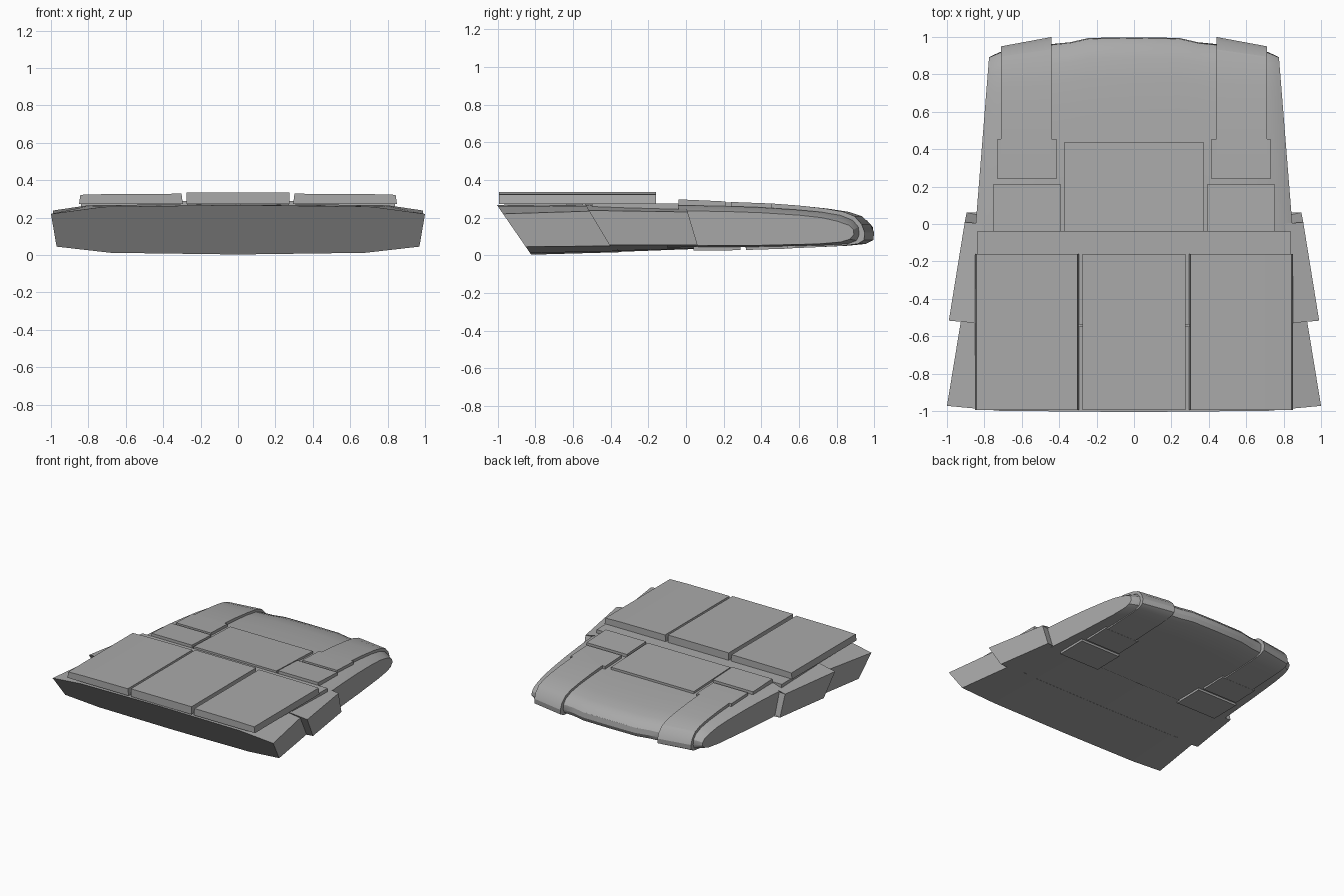
import bpy, bmesh, math
from mathutils import Vector

if "Cube" in bpy.data.objects:
    bpy.data.objects.remove(bpy.data.objects["Cube"], do_unlink=True)

grey = bpy.data.materials.new("hull grey")
grey.use_nodes = True
grey.diffuse_color = (0.4, 0.4, 0.4, 1)
grey.node_tree.nodes["Principled BSDF"].inputs["Base Color"].default_value = (0.4, 0.4, 0.4, 1)


def loft(name, rings, smooth=0):
    """Skin a list of closed rings and cap both ends."""
    bm = bmesh.new()
    rows = [[bm.verts.new(p) for p in ring] for ring in rings]
    n = len(rows[0])
    for a, b in zip(rows, rows[1:]):
        for i in range(n):
            j = (i + 1) % n
            bm.faces.new((a[i], a[j], b[j], b[i]))
    bm.faces.new(rows[0])
    bm.faces.new(rows[-1])
    bmesh.ops.recalc_face_normals(bm, faces=bm.faces)
    me = bpy.data.meshes.new(name)
    bm.to_mesh(me)
    bm.free()
    me.materials.append(grey)
    ob = bpy.data.objects.new(name, me)
    bpy.context.collection.objects.link(ob)
    if smooth:
        bpy.ops.object.select_all(action='DESELECT')
        ob.select_set(True)
        bpy.context.view_layer.objects.active = ob
        bpy.ops.object.shade_smooth_by_angle(angle=math.radians(smooth))
    return ob


def section(y, slant, half):
    """Mirrored cross-section leaning back towards the bottom."""
    ring = half + [(-x, z) for x, z in reversed(half) if x]
    return [Vector((x, y + slant * (0.26 - z), z)) for x, z in ring]


def slab(name, x0, x1, y0, y1, low, high):
    """Block whose low and high z are given at its front and back."""
    rings = []
    for y, a, b in ((y0, low[0], high[0]), (y1, low[1], high[1])):
        rings.append([(x0, y, a), (x1, y, a), (x1, y, b), (x0, y, b)])
    return loft(name, rings)


# Front hull, wide wedge with a raked front face
loft("front_hull", [
    section(-1.0, 0.69, [(0, .268), (.72, .258), (1, .22), (.97, .045), (.68, .012), (0, .003)]),
    section(-0.50, 0.6, [(0, .272), (.80, .262), (.92, .235), (.90, .05), (.66, .022), (0, .016)])])

# Shoulder, flared forward, with a chamfer at the back
loft("shoulder_hull", [
    section(-0.53, 0.6, [(0, .275), (.80, .266), (.99, .238), (.965, .055), (.66, .023), (0, .017)]),
    section(0.0, 0.3, [(0, .262), (.78, .255), (.905, .23), (.895, .055), (.64, .037), (0, .034)]),
    section(-0.01, 0.3, [(0, .262), (.77, .253), (.85, .228), (.84, .06), (.63, .04), (0, .037)])])
slab("shoulder_ridge", -.84, .84, -.5, -.04, (.2, .2), (.274, .274))

# Rear hull: a rounded side profile swept across the width
outer = [(-.1, .265), (.2, .262), (.4, .255), (.6, .243), (.75, .23), (.86, .212), (.93, .185),
         (.96, .15), (.965, .11), (.95, .078), (.9, .06), (.75, .052), (.4, .045), (-.1, .042)]
inner = [(-.1, .236), (.2, .233), (.4, .226), (.6, .213), (.72, .2), (.8, .182), (.865, .16),
         (.89, .135), (.892, .11), (.87, .085), (.82, .07), (.7, .06), (.4, .053), (-.1, .05)]


def station(x, nose, taper, prof):
    tip = max(p[0] for p in prof)
    return [Vector((x + math.copysign(taper * (.89 - y), x), y * (nose / tip if y > 0 else 1), z))
            for y, z in prof]


half = [station(0, .998, 0, outer), station(.24, .995, 0, outer), station(.34, .972, 0, outer),
        station(.44, .962, 0, outer), station(.71, .92, .07, outer), station(.775, .892, .08, inner)]
mirror = [[Vector((-p.x, p.y, p.z)) for p in ring] for ring in half[:0:-1]]
loft("rear_hull", mirror + half, 32)

# Armour band that wraps around the rear edge
band = [(.24, .283), (.455, .275), (.6, .264), (.75, .248), (.86, .231), (.93, .208), (.975, .165),
        (.995, .12), (.99, .08), (.95, .06), (.85, .05), (.7, .043), (.54, .036), (.32, .03)]

for side, s in (("left", 1), ("right", -1)):
    rings = []
    for x, nose in ((.44, 1.0), (.71, .95)):
        rings.append([(s * x, y if y < .7 else .7 + (y - .7) * (nose - .7) / .295, z) for y, z in band])
    loft(side + "_wrap_band", rings, 25)
    slab(side + "_top_band_foot", *sorted((s * .415, s * .73)), .24, .455, (.2, .2), (.283, .275))
    slab(side + "_bottom_band_foot", *sorted((s * .415, s * .73)), .32, .54, (.028, .035), (.1, .1))
    slab(side + "_top_pad", *sorted((s * .39, s * .755)), -.04, .21, (.2, .2), (.297, .286))
    slab(side + "_bottom_pad", *sorted((s * .39, s * .755)), .04, .29, (.024, .027), (.1, .1))
    # Outer deck plate, slightly narrower at the bottom near the middle
    plate = [(.295, .272), (.85, .272), (.843, .322), (.7, .326), (.302, .328)]
    loft(side + "_deck_plate", [[(s * x, y, z) for x, z in plate] for y in (-.995, -.16)])
    slab(side + "_plate_link", *sorted((s * .27, s * .31)), -.55, -.535, (.26, .26), (.29, .29))

# Middle plates
slab("centre_pad", -.375, .375, -.04, .435, (.2, .2), (.29, .272))
slab("centre_deck_plate", -.275, .275, -.995, -.16, (.272, .272), (.335, .335))
